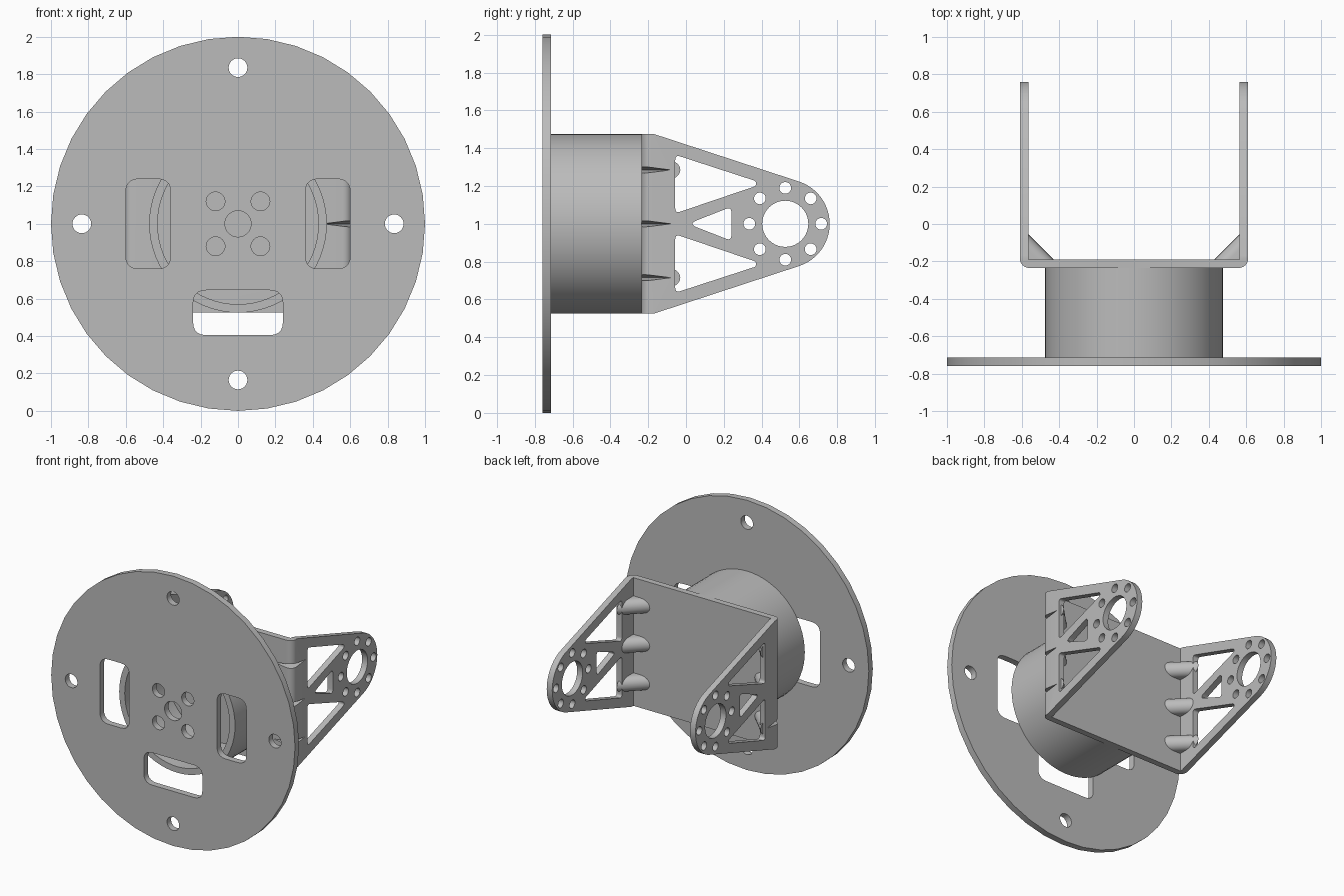
import bpy, bmesh, math
from mathutils import Vector

if "Cube" in bpy.data.objects:
    bpy.data.objects.remove(bpy.data.objects["Cube"], do_unlink=True)

# One plain grey for the whole part
grey = bpy.data.materials.new("plain grey")
grey.use_nodes = True
grey.diffuse_color = (0.5, 0.5, 0.5, 1)
grey.node_tree.nodes["Principled BSDF"].inputs["Base Color"].default_value = (0.5, 0.5, 0.5, 1)


def arc(cx, cy, r, start, end, n):
    angles = [math.radians(start + (end - start) * i / n) for i in range(n + 1)]
    return [(cx + r * math.cos(a), cy + r * math.sin(a)) for a in angles]


def circle(cx, cy, r, n=32):
    return arc(cx, cy, r, 0, 360, n)[:-1]


def rounded(points, r, n=5):
    """Polygon with each corner eased by a small curve."""
    pts = [Vector(p) for p in points]
    out = []
    for i, p in enumerate(pts):
        a, b = pts[i - 1] - p, pts[(i + 1) % len(pts)] - p
        d = min(r / math.tan(a.angle(b) / 2), a.length * 0.45, b.length * 0.45)
        a, b = p + a.normalized() * d, p + b.normalized() * d
        for k in range(n + 1):
            t = k / n
            out.append(tuple(a * (1 - t) ** 2 + p * 2 * t * (1 - t) + b * t * t))
    return out


def slot(cx, cy, w, h, r):
    w, h = w / 2, h / 2
    return rounded([(cx - w, cy - h), (cx + w, cy - h), (cx + w, cy + h), (cx - w, cy + h)], r)


def plate(name, loops, lo, hi, place):
    """Filled outline with holes, extruded from lo to hi, then placed in space."""
    curve = bpy.data.curves.new(name, "CURVE")
    curve.dimensions, curve.fill_mode = "2D", "BOTH"
    curve.extrude = (hi - lo) / 2
    for loop in loops:
        spline = curve.splines.new("POLY")
        spline.points.add(len(loop) - 1)
        for point, (u, v) in zip(spline.points, loop):
            point.co = (u, v, 0, 1)
        spline.use_cyclic_u = True
    temp = bpy.data.objects.new(name, curve)
    bpy.context.collection.objects.link(temp)
    graph = bpy.context.evaluated_depsgraph_get()
    mesh = bpy.data.meshes.new_from_object(temp.evaluated_get(graph))
    bpy.data.objects.remove(temp)
    bm = bmesh.new()
    bm.from_mesh(mesh)
    bmesh.ops.remove_doubles(bm, verts=bm.verts, dist=1e-5)
    for v in bm.verts:
        v.co = place(v.co.x, v.co.y, v.co.z + (lo + hi) / 2)
    bmesh.ops.recalc_face_normals(bm, faces=bm.faces)
    bm.to_mesh(mesh)
    bm.free()
    mesh.materials.clear()
    mesh.materials.append(grey)
    obj = bpy.data.objects.new(name, mesh)
    bpy.context.collection.objects.link(obj)
    return obj


def boolean(target, tool, operation):
    """Apply a boolean and discard the tool."""
    mod = target.modifiers.new("cut", "BOOLEAN")
    mod.object, mod.operation, mod.solver = tool, operation, "EXACT"
    graph = bpy.context.evaluated_depsgraph_get()
    mesh = bpy.data.meshes.new_from_object(target.evaluated_get(graph))
    target.modifiers.clear()
    target.data = mesh
    bpy.data.objects.remove(tool)


def front(u, v, c):      # outline in x and z, depth along y
    return Vector((u, c, v + 1))


def side(u, v, c):       # outline in y and z, depth along x
    return Vector((c, u, v + 1))


def above(u, v, c):      # outline in x and y, depth along z
    return Vector((u, v, c + 1))


# Bolt pattern shared by the disc and the bracket
bolt_holes = [circle(0, 0, 0.07)]
bolt_holes += [circle(x, z, 0.05) for x in (-0.12, 0.12) for z in (-0.12, 0.12)]

# Round base disc with rim holes and three windows
rim_holes = [circle(x, z, 0.05) for x, z in ((0.835, 0), (-0.835, 0), (0, 0.835), (0, -0.835))]
windows = [slot(s * 0.48, 0, 0.24, 0.48, 0.07) for s in (-1, 1)]
windows.append(slot(0, -0.475, 0.48, 0.24, 0.07))
disc = plate("base_disc", [circle(0, 0, 1, 40)] + rim_holes + windows + bolt_holes,
             -0.76, -0.713, front)

# Hollow spacer tube
tube = plate("spacer_tube", [circle(0, 0, 0.475, 64), circle(0, 0, 0.43, 64)],
             -0.713, -0.235, front)

# U-shaped bracket: bent strip, trimmed by the arm outline
strip = [(0.565, 0.8), (0.565, -0.19), (-0.565, -0.19), (-0.565, 0.8), (-0.61, 0.8)]
strip += arc(-0.56, -0.185, 0.05, 180, 270, 6) + arc(0.56, -0.185, 0.05, 270, 360, 6)
strip.append((0.61, 0.8))
bracket = plate("u_bracket", [strip], -0.6, 0.6, above)

outline = [(-0.3, -0.475), (-0.17, -0.475)] + arc(0.525, 0, 0.235, -72, 72, 24)
outline += [(-0.17, 0.475), (-0.3, 0.475)]
arm_loops = [outline, circle(0.525, 0, 0.122, 40)]
for k in range(8):
    a = k * math.pi / 4
    arm_loops.append(circle(0.525 + 0.19 * math.cos(a), 0.19 * math.sin(a), 0.031, 20))
for s in (-1, 1):
    arm_loops.append(rounded([(-0.057, s * 0.055), (-0.057, s * 0.365),
                              (0.37, s * 0.226), (0.37, s * 0.2)], 0.02))
arm_loops.append(rounded([(0.01, 0), (0.24, 0.09), (0.24, -0.09)], 0.02))
boolean(bracket, plate("arm_outline", arm_loops, -0.8, 0.8, side), "INTERSECT")

# Bolt holes and two long slots through the back of the bracket
long_slots = [slot(0, s * 0.325, 0.44, 0.04, 0.02) for s in (-1, 1)]
for loop in bolt_holes + long_slots:
    boolean(bracket, plate("hole_cutter", [loop], -0.3, -0.1, front), "DIFFERENCE")

# Pressed corner gussets: a rounded rib inside, a sharp dent outside
RIB = 0.055
arch = [(-0.2, -RIB)] + arc(-RIB, 0, RIB, -90, 90, 12) + [(-0.2, RIB)]
dent = [(-0.05, 0), (-0.27, -0.04), (-0.27, 0.04)]
inner = [(-0.59, -0.21), (0.59, -0.21), (0.59, 0.3), (-0.59, 0.3)]
for s in (-1, 1):
    for height in (-0.285, 0, 0.285):
        def corner(u, v, c):
            d = math.sqrt(0.5)
            return Vector((s * (0.5 + (c - u) * d), -0.12 + (c + u) * d, 1 + height + v))
        rib = plate("rib", [arch], -0.3, 0.3, corner)
        boolean(rib, plate("rib_limit", [inner], -0.6, 0.6, above), "INTERSECT")
        boolean(bracket, rib, "UNION")
        boolean(bracket, plate("dent_cutter", [dent], -0.4, 0.4, corner), "DIFFERENCE")

# Smooth the round walls, keep the edges sharp
for obj in (disc, tube, bracket):
    bpy.ops.object.select_all(action="DESELECT")
    obj.select_set(True)
    bpy.context.view_layer.objects.active = obj
    bpy.ops.object.shade_smooth_by_angle(angle=math.radians(30))
